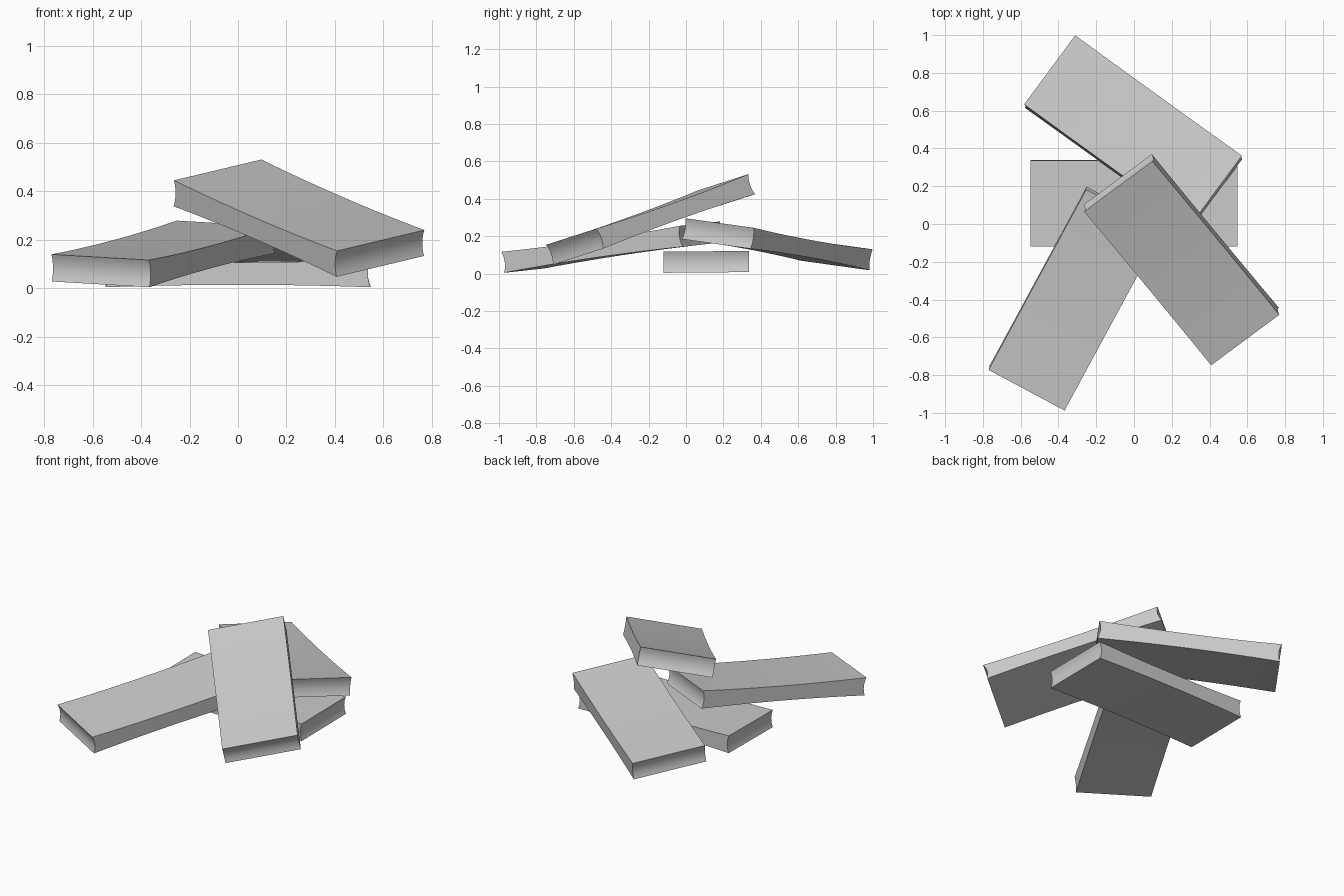
import bpy, bmesh
from mathutils import Vector, Matrix

if "Cube" in bpy.data.objects:
    bpy.data.objects.remove(bpy.data.objects["Cube"])

LENGTH, WIDTH, THICK = 1.095, 0.457, 0.113
HOLLOW_END, HOLLOW_FACE = 0.012, 0.01


def plank(name, near, far, side):
    """Plank from three top-face corners: near -> far is its length, near -> side its width."""
    near, far, side = Vector(near), Vector(far), Vector(side)
    u = (far - near).normalized()
    v = side - near
    v = (v - u * v.dot(u)).normalized()
    w = u.cross(v)
    if w.z < 0:
        v, w = -v, -w
    centre = (far + side) / 2 - w * THICK / 2
    frame = Matrix((u, v, w)).transposed().to_4x4()
    frame.translation = centre

    # box divided along length and thickness
    bm = bmesh.new()
    bmesh.ops.create_cube(bm, size=2)
    for axis, n in ((0, 16), (2, 8)):
        for i in range(1, n):
            co, no = Vector(), Vector()
            co[axis] = -1 + 2 * i / n
            no[axis] = 1
            bmesh.ops.bisect_plane(bm, geom=bm.verts[:] + bm.edges[:] + bm.faces[:],
                                   plane_co=co, plane_no=no)
    # slightly hollow ends, top and bottom
    for vert in bm.verts:
        x, y, z = vert.co
        vert.co = (x * (LENGTH / 2 - HOLLOW_END * (1 - z * z)),
                   y * WIDTH / 2,
                   z * (THICK / 2 - HOLLOW_FACE * (1 - x * x)))
    bmesh.ops.recalc_face_normals(bm, faces=bm.faces[:])
    mesh = bpy.data.meshes.new(name)
    bm.to_mesh(mesh)
    bm.free()
    obj = bpy.data.objects.new(name, mesh)
    bpy.context.collection.objects.link(obj)
    obj.matrix_world = frame
    bpy.ops.object.select_all(action='DESELECT')
    obj.select_set(True)
    bpy.context.view_layer.objects.active = obj
    bpy.ops.object.shade_smooth_by_angle(angle=0.6)


# flat plank on the ground
plank("base_plank", (-0.55, -0.12, 0.117), (0.55, -0.12, 0.117), (-0.55, 0.337, 0.121))
# planks leaning on it
plank("back_plank", (-0.58, 0.635, 0.18), (0.30, 0.0, 0.295), (-0.31, 0.995, 0.13))
plank("left_plank", (-0.77, -0.77, 0.14), (-0.25, 0.19, 0.28), (-0.37, -0.995, 0.115))
# topmost plank
plank("top_plank", (0.405, -0.745, 0.155), (-0.265, 0.065, 0.445), (0.77, -0.48, 0.24))
